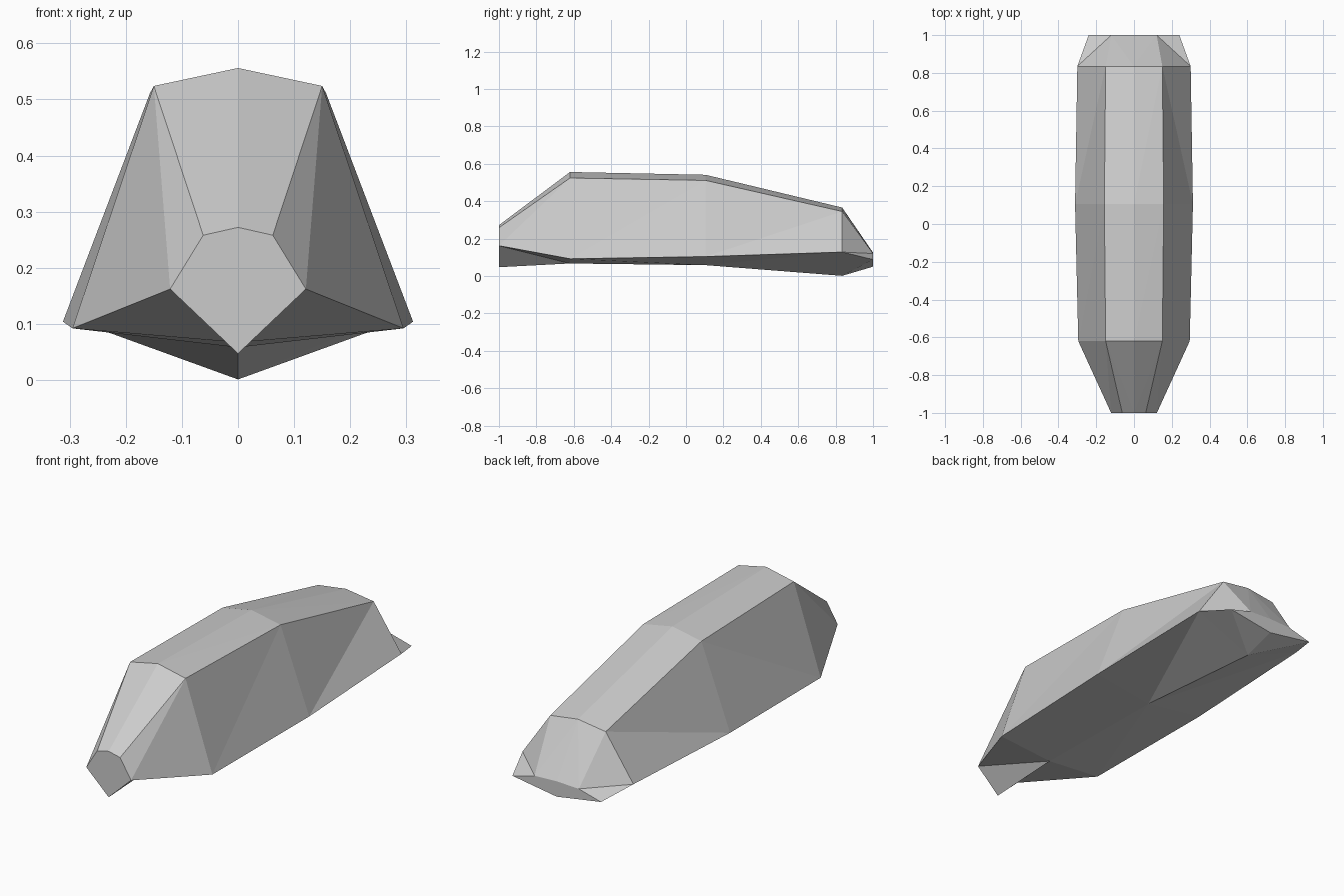
import bpy, bmesh

if "Cube" in bpy.data.objects:
    bpy.data.objects.remove(bpy.data.objects["Cube"])

# Half cross-sections: y, ridge z, shoulder (x, z), hip (x, z), keel z
SECTIONS = [
    (-1.00, 0.272, (0.062, 0.258), (0.121, 0.162), 0.047),
    (-0.62, 0.556, (0.150, 0.524), (0.295, 0.092), 0.067),
    (0.105, 0.541, (0.157, 0.511), (0.312, 0.104), 0.058),
    (0.835, 0.366, (0.150, 0.345), (0.300, 0.128), 0.001),
    (1.00, 0.125, (0.120, 0.120), (0.240, 0.088), 0.050),
]
# Segments whose belly crease runs from keel back to the next hip
KEEL_TO_NEXT_HIP = {2, 3}

bm = bmesh.new()
rings = []
for y, ridge, shoulder, hip, keel in SECTIONS:
    pts = [(0, ridge), shoulder, hip, (0, keel)]
    rings.append([bm.verts.new((x, y, z)) for x, z in pts])

# Side facets between neighbouring sections
for i, (a, b) in enumerate(zip(rings, rings[1:])):
    for j in range(3):
        if j == 2 and i in KEEL_TO_NEXT_HIP:
            tris = ((a[j], a[j+1], b[j]), (a[j+1], b[j+1], b[j]))
        elif j == 1:
            tris = ((a[j], a[j+1], b[j]), (a[j+1], b[j+1], b[j]))
        else:
            tris = ((a[j], a[j+1], b[j+1]), (a[j], b[j+1], b[j]))
        for t in tris:
            bm.faces.new(t)

# Nose and tail caps
bm.faces.new(rings[0][::-1])
bm.faces.new(rings[-1])

# Mirror to the left side and weld the centre line
geom = bm.verts[:] + bm.edges[:] + bm.faces[:]
bmesh.ops.mirror(bm, geom=geom, axis='X', merge_dist=0.0001)
bmesh.ops.remove_doubles(bm, verts=bm.verts[:], dist=0.0001)
bmesh.ops.recalc_face_normals(bm, faces=bm.faces[:])

mesh = bpy.data.meshes.new("faceted_body")
bm.to_mesh(mesh)
bm.free()
body = bpy.data.objects.new("faceted_body", mesh)
bpy.context.collection.objects.link(body)
